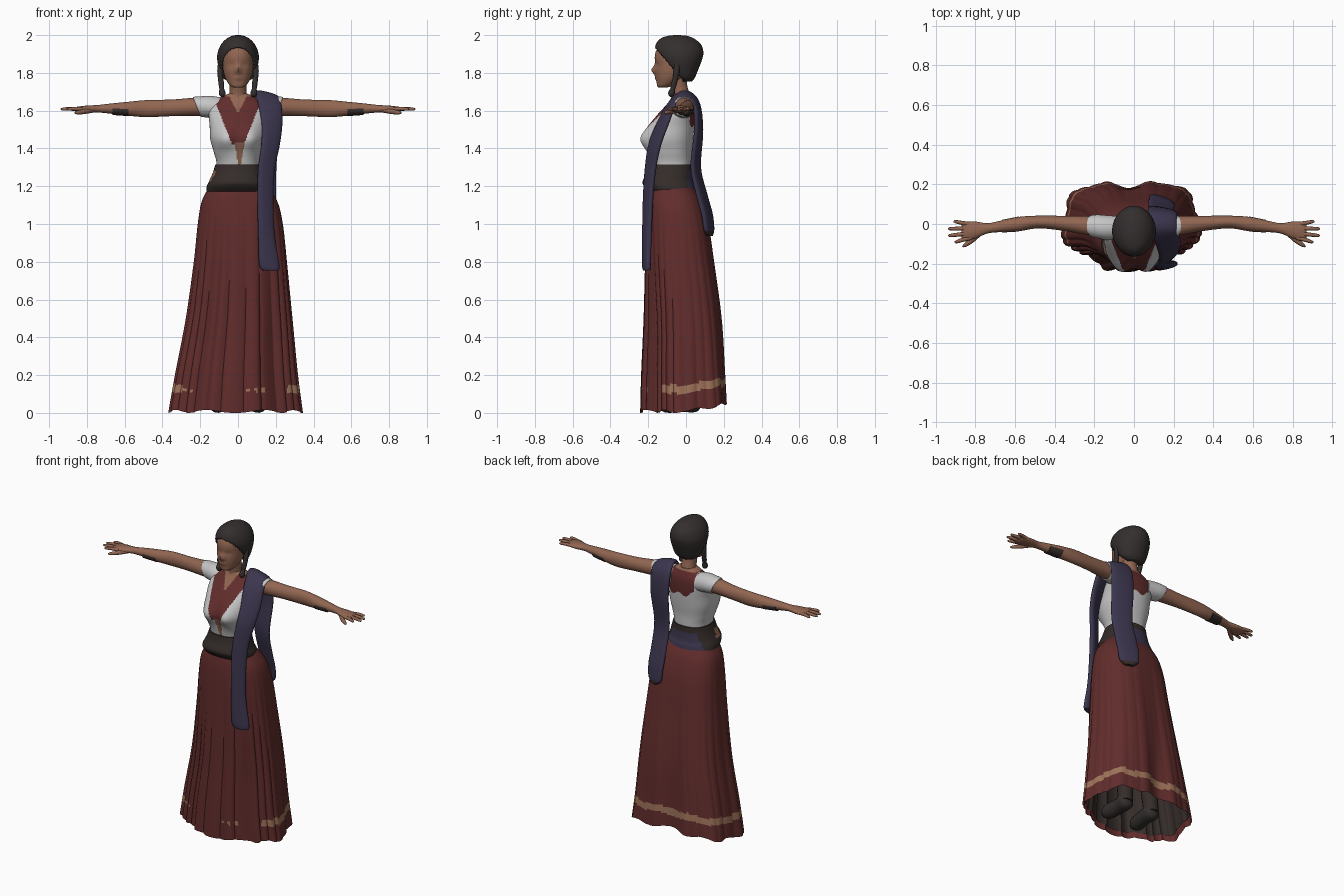
import bpy, math
from mathutils import Vector

if "Cube" in bpy.data.objects:
    bpy.data.objects.remove(bpy.data.objects["Cube"])

COLOURS = {
    "skin": (0.285, 0.132, 0.083), "dark_red": (0.12, 0.026, 0.025),
    "white": (0.56, 0.56, 0.56), "hair_dark": (0.034, 0.028, 0.027),
    "scarf_blue": (0.044, 0.036, 0.075), "trim_tan": (0.34, 0.17, 0.10),
    "belt_dark": (0.034, 0.025, 0.022),
}
MATS = {}
for key, col in COLOURS.items():
    MATS[key] = bpy.data.materials.new(key)
    MATS[key].diffuse_color = (*col, 1)


def spline(pts, n):
    """Catmull-Rom through tuples of any length, n steps per span."""
    out = []
    for i in range(len(pts) - 1):
        a, b, c, d = (pts[max(0, min(len(pts) - 1, i + k))] for k in (-1, 0, 1, 2))
        for s in range(n):
            t = s / n
            out.append(tuple(0.5 * (2 * q + (r - p) * t + (2 * p - 5 * q + 4 * r - w) * t * t
                                    + (3 * q - p - 3 * r + w) * t ** 3)
                             for p, q, r, w in zip(a, b, c, d)))
    return out + [tuple(pts[-1])]


def loft(name, rings, mats, rule=None, caps="both", keep=None, angle=50):
    """Skin a list of closed rings; rule picks a material index per face centre."""
    n = len(rings[0])
    verts = [v for r in rings for v in r]
    faces = [(i * n + j, i * n + (j + 1) % n, (i + 1) * n + (j + 1) % n, (i + 1) * n + j)
             for i in range(len(rings) - 1) for j in range(n)]
    if caps == "both":
        faces.append(tuple(range(n))[::-1])
    if caps:
        faces.append(tuple(range(len(verts) - n, len(verts))))
    if keep:
        faces = [f for f in faces if keep(sum((Vector(verts[i]) for i in f), Vector()) / len(f))]
    me = bpy.data.meshes.new(name)
    me.from_pydata([tuple(v) for v in verts], [], faces)
    for m in mats.split():
        me.materials.append(MATS[m])
    if rule:
        for p in me.polygons:
            p.material_index = rule(p.center)
    ob = bpy.data.objects.new(name, me)
    bpy.context.collection.objects.link(ob)
    bpy.ops.object.select_all(action='DESELECT')
    bpy.context.view_layer.objects.active = ob
    ob.select_set(True)
    bpy.ops.object.mode_set(mode='EDIT')
    bpy.ops.mesh.select_all(action='SELECT')
    bpy.ops.mesh.normals_make_consistent(inside=False)
    bpy.ops.object.mode_set(mode='OBJECT')
    bpy.ops.object.shade_smooth_by_angle(angle=math.radians(angle))
    return ob


def spow(v, e):
    return math.copysign(abs(v) ** e, v)


def step(v, a, b):
    t = max(0, min(1, (v - a) / (b - a)))
    return t * t * (3 - 2 * t)


def flat_ring(z, cx, y0, y1, rx, n=48, p=2.0):
    """Horizontal superellipse ring between front y0 and back y1."""
    a = [2 * math.pi * k / n for k in range(n)]
    return [Vector((cx + rx * spow(math.cos(t), 2 / p),
                    (y0 + y1) / 2 + (y1 - y0) / 2 * spow(math.sin(t), 2 / p), z)) for t in a]


def tube(name, pts, mats, n=14, steps=4):
    """Round tube through (x, y, z, radius) points."""
    path = spline(pts, steps)
    rings = []
    for i, (x, y, z, r) in enumerate(path):
        d = (Vector(path[min(i + 1, len(path) - 1)][:3]) - Vector(path[max(i - 1, 0)][:3])).normalized()
        u = d.orthogonal().normalized() if abs(d.y) > 0.9 else d.cross(Vector((0, 1, 0))).normalized()
        w = d.cross(u)
        rings.append([Vector((x, y, z)) + r * (math.cos(t) * u + math.sin(t) * w)
                      for t in (2 * math.pi * k / n for k in range(n))])
    return loft(name, rings, mats)


# --- pleated skirt: z, centre x, front y, back y, half width
SKIRT = [(0, -.015, -.243, .24, .362), (.2, -.01, -.238, .225, .33), (.5, .005, -.225, .2, .285),
         (.8, .012, -.217, .155, .248), (1.0, .012, -.21, .122, .226), (1.12, .008, -.2, .085, .2),
         (1.2, .0, -.185, .04, .15)]


def skirt_rings(rows, scale=1.0, n=240):
    rings = []
    for z, cx, y0, y1, rx in rows:
        f = max(0, 1 - z / 1.15)
        cy = (y0 + y1) / 2
        ring = []
        for k, v in enumerate(flat_ring(z, cx, y0, y1, rx, n, 2.5)):
            t = 2 * math.pi * k / n
            front, back = max(0, -math.sin(t)), max(0, math.sin(t))
            pleat = abs(math.sin(13 * t + 0.6 * math.sin(3 * t))) ** 0.6
            lobe = 0.5 - 0.5 * math.cos(7 * t + 1.2)
            cut = (0.02 + 0.05 * front) * min(1, 2 * f) * (1 - pleat) + 0.08 * f * f * lobe * (1 - front)
            s = (1 - cut) * scale
            # front flanks sit further back than the centre panel; the back dips in the middle
            sy = 1 - .27 * min(1, 1.5 * f) * front * step(abs(v.x - cx) / rx, .36, .62)
            sy -= .24 * f * back * math.exp(-((v.x + .03) / .085) ** 2)
            lift = (0.045 * back + 0.008 * math.sin(9 * t) + 0.008) * max(0, 1 - z / .5)
            ring.append(Vector((cx + (v.x - cx) * s, cy + (v.y - cy) * s * sy, z + lift)))
        rings.append(ring)
    return rings


def skirt_rule(c):
    base = 0.105 + 0.04 * max(0, c.y / 0.22) + 0.006 * math.sin(30 * c.x)
    if c.y > -.13 or c.x > .27:
        return int(base < c.z < base + 0.043)
    return int(.112 < c.z < .13 and (c.x < -.24 or .03 < c.x < .17) and math.sin(150 * c.x) > 0)


rows = spline(SKIRT, 16)
loft("skirt", skirt_rings(rows), "dark_red trim_tan", skirt_rule, caps=None)
loft("underskirt", skirt_rings([r for r in rows if 0.03 < r[0] < 0.5], 0.965), "belt_dark", caps="top")
for s, side in ((-1, "right"), (1, "left")):
    tube(side + "_boot", [(s * .1, .07, .06, .02), (s * .1, .05, .055, .05), (s * .1, -.02, .05, .046),
                          (s * .11, -.11, .045, .044), (s * .11, -.15, .04, .015)], "hair_dark")
    tube(side + "_leg", [(s * .1, .04, .05, .045), (s * .09, .02, .3, .055), (s * .08, 0, .5, .07)], "belt_dark")

# --- bodice with open neckline
TORSO = [(1.2, 0, -.17, .02, .13), (1.31, 0, -.19, .028, .113), (1.38, 0, -.203, .03, .128),
         (1.45, 0, -.218, .038, .147), (1.52, 0, -.195, .044, .15), (1.58, 0, -.15, .046, .155),
         (1.63, 0, -.105, .042, .145), (1.665, 0, -.08, .03, .1), (1.69, 0, -.07, .02, .05)]
torso = [flat_ring(*r, 160, 2.3) for r in spline(TORSO, 12)]
for ring in torso:
    for v in ring:
        if v.y < -0.06:
            v.y -= 0.032 * math.exp(-((abs(v.x) - .07) / .05) ** 2 - ((v.z - 1.45) / .065) ** 2)


def torso_rule(c):
    ax = abs(c.x)
    if c.z > 1.675:
        return 2
    if c.y < -0.02:                       # front V and skin gaps
        if (c.z > 1.585 and ax < (c.z - 1.585) * .5) or (c.z < 1.43 and abs(c.x - .008) < .005 + (c.z - 1.31) * .19):
            return 2
        return 1 if c.z >= 1.42 and ax < .03 + (c.z - 1.42) * .4 else 0
    return 1 if c.z > 1.52 + .2 * abs(c.x - .04) + .015 * math.sin(60 * c.x) and -.085 < c.x < .11 else 0


loft("bodice", torso, "white dark_red skin", torso_rule)

# --- belt, with a blue sash at the back and a small bare patch at the side
BELT = [(1.172, -.002, -.195, .055, .166), (1.2, -.002, -.222, .05, .163), (1.225, -.002, -.23, .042, .152),
        (1.27, 0, -.21, .037, .134), (1.315, 0, -.2, .035, .12)]


def belt_rule(c):
    if c.x < -.112 and 1.225 < c.z < 1.28 and -.15 < c.y < -.1:
        return 2
    return int(c.y > 0.01 and c.z < 1.28)


loft("belt", [flat_ring(*r, 64, 2.3) for r in spline(BELT, 5)], "belt_dark scarf_blue skin", belt_rule)

# --- scarf: x, y, z, half width, sideways tilt in y and z
SCARF = [(.172, -.205, .757, .045, .2, 0), (.165, -.21, .79, .055, .25, 0), (.15, -.207, .95, .046, .4, 0),
         (.145, -.2, 1.15, .046, .5, 0), (.152, -.187, 1.3, .05, .55, 0), (.172, -.165, 1.42, .056, .6, 0),
         (.18, -.128, 1.52, .06, .5, 0), (.17, -.08, 1.62, .064, .25, -.1), (.152, -.015, 1.682, .068, 0, -.25),
         (.145, .05, 1.64, .074, -.1, -.15), (.145, .067, 1.5, .074, -.2, 0), (.138, .052, 1.3, .068, -.3, 0),
         (.138, .085, 1.15, .068, -.35, 0), (.14, .112, 1.05, .068, -.35, 0), (.14, .122, .97, .06, -.35, 0),
         (.14, .122, .938, .025, -.35, 0)]
path = spline(SCARF, 6)
rings = []
for i, (x, y, z, w, ty, tz) in enumerate(path):
    d = Vector(path[min(i + 1, len(path) - 1)][:3]) - Vector(path[max(i - 1, 0)][:3])
    u = Vector((1, ty, tz)).normalized()
    nrm = d.cross(u).normalized()
    rings.append([Vector((x, y, z)) + u * w * spow(math.cos(t), .8) + nrm * .018 * spow(math.sin(t), .8)
                  for t in (2 * math.pi * k / 20 for k in range(20))])
loft("scarf", rings, "scarf_blue belt_dark", lambda c: int(c.y > 0 and c.z < .965))

# --- arms, sleeves and hands: x, y, z, half depth, half height
ARM = [(.1, -.015, 1.62, .05, .05), (.22, -.009, 1.621, .048, .048), (.35, .003, 1.615, .038, .044),
       (.48, .01, 1.611, .032, .045), (.58, 0, 1.61, .036, .037), (.68, -.013, 1.611, .028, .026),
       (.74, -.022, 1.61, .026, .02), (.8, -.03, 1.608, .042, .019), (.85, -.035, 1.607, .045, .014),
       (.87, -.036, 1.607, .035, .006)]
SLEEVE = [(.085, -.02, 1.61, .06, .06), (.14, -.018, 1.618, .062, .06), (.18, -.013, 1.62, .06, .056),
          (.215, -.01, 1.62, .054, .053), (.216, -.01, 1.62, .044, .046)]
FINGERS = {"index": (-.069, .905, -.09), "middle": (-.047, .937, -.058),
           "ring": (-.022, .938, -.024), "little": (-.002, .91, .012)}


def side_rings(pts, s, steps, slant=0, n=28):
    mid = pts[0][0], pts[-1][0]
    rings = []
    for x, y, z, ry, rz in spline(pts, steps):
        k = slant * (x - mid[0]) / (mid[1] - mid[0])
        rings.append([Vector((s * (x + k * math.sin(t)), y + ry * math.cos(t), z + rz * math.sin(t)))
                      for t in (2 * math.pi * j / n for j in range(n))])
    return rings


for s, side in ((-1, "right"), (1, "left")):
    loft(side + "_arm", side_rings(ARM, s, 8), "skin")
    loft(side + "_sleeve", side_rings(SLEEVE, s, 4, .02), "white")
    loft(side + "_bracelet", side_rings([(.58, 0, 1.601, .038, .03), (.665, -.011, 1.602, .032, .025)], s, 3),
         "belt_dark")
    for f, (y, tx, ty) in FINGERS.items():
        tube(f"{side}_{f}_finger", [(s * .82, y, 1.607, .011), (s * (.82 + tx) / 2, (y + ty) / 2, 1.61, .0105),
                                    (s * (tx - .01), ty, 1.608, .008), (s * tx, ty, 1.606, .003)], "skin", 8, 3)
    tube(side + "_thumb", [(s * .765, -.035, 1.603, .013), (s * .815, -.08, 1.595, .013),
                           (s * .85, -.105, 1.59, .01), (s * .865, -.115, 1.588, .003)], "skin", 8, 3)

# --- neck and head
tube("neck", [(0, -.025, 1.64, .056), (0, -.03, 1.69, .046), (0, -.04, 1.74, .045), (0, -.045, 1.8, .05)], "skin", 24)
HEAD = [(1.722, 0, -.145, -.105, .02), (1.732, 0, -.153, -.07, .042), (1.765, 0, -.157, -.02, .064),
        (1.8, 0, -.162, .02, .076), (1.84, 0, -.163, .04, .081), (1.89, 0, -.165, .05, .082),
        (1.93, 0, -.152, .05, .075), (1.965, 0, -.12, .02, .05), (1.975, 0, -.08, -.02, .02)]
head = [flat_ring(*r, 48, 2.1) for r in spline(HEAD, 6)]
for ring in head:
    for v in ring:
        if v.y < -.1:   # nose, lips, eye hollows
            v.y -= .021 * math.exp(-(v.x / .014) ** 2 - ((v.z - 1.815) / .022) ** 2)
            v.y -= .006 * math.exp(-(v.x / .022) ** 2 - ((v.z - 1.772) / .012) ** 2)
            v.y += .005 * math.exp(-((abs(v.x) - .035) / .018) ** 2 - ((v.z - 1.845) / .016) ** 2)
loft("head", head, "skin")

# --- hair cap with face opening, and two braids
HAIR = [(1.755, 0, -.03, .03, .05), (1.775, 0, -.07, .047, .08), (1.82, 0, -.115, .066, .1),
        (1.87, 0, -.15, .085, .11), (1.91, 0, -.164, .092, .107), (1.95, 0, -.16, .08, .09),
        (1.98, 0, -.137, .045, .062), (1.995, 0, -.1, .01, .034), (2.0, 0, -.06, -.035, .012)]


def hair_keep(c):
    opening = (c.x / .08) ** 2 + ((c.z - 1.82) / .115) ** 2 < 1 and c.y < -.05
    return not opening and not (c.z < 1.925 and c.y < -.155 + (1.925 - c.z) * .85)


hair = loft("hair", [flat_ring(*r, 72) for r in spline(HAIR, 10)], "hair_dark", keep=hair_keep)
mod = hair.modifiers.new("thickness", 'SOLIDIFY')
mod.thickness, mod.offset = 0.012, -1
for s, side in ((-1, "right"), (1, "left")):
    tube(side + "_braid", [(s * .09, -.045, 1.85, .016), (s * .094, -.05, 1.81, .016), (s * .092, -.056, 1.77, .014),
                           (s * .088, -.064, 1.74, .015), (s * .086, -.07, 1.715, .013), (s * .084, -.076, 1.695, .018),
                           (s * .083, -.078, 1.68, .014), (s * .083, -.078, 1.672, .004)], "hair_dark", 12, 4)

for m in bpy.data.materials:
    if m.users and not m.is_grease_pencil:
        m.use_nodes = True
        m.node_tree.nodes["Principled BSDF"].inputs["Base Color"].default_value = m.diffuse_color
